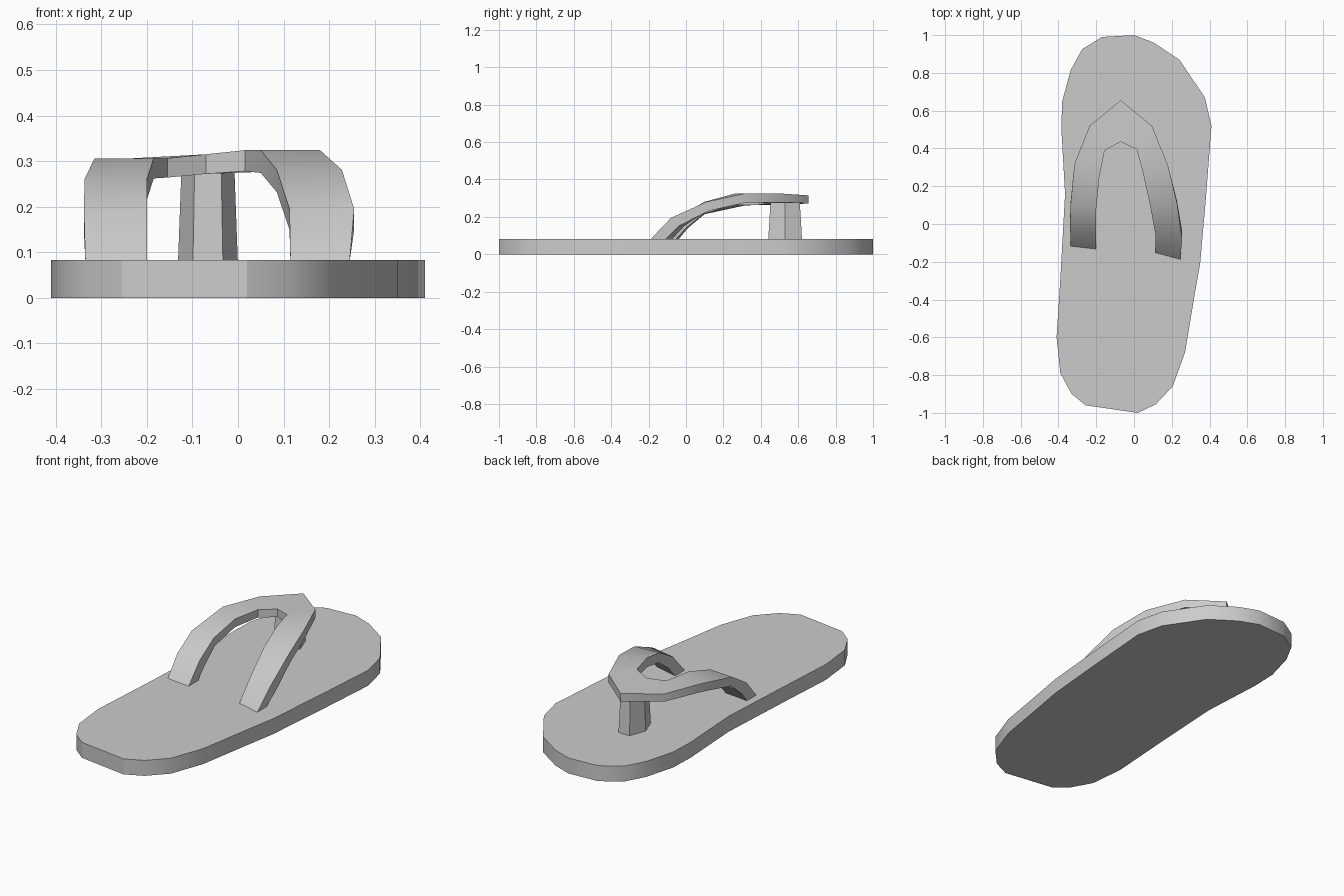
import bpy, bmesh, math


def finish(bm, name):
    bmesh.ops.recalc_face_normals(bm, faces=bm.faces[:])
    mesh = bpy.data.meshes.new(name)
    bm.to_mesh(mesh)
    bm.free()
    mesh.shade_smooth()
    mesh.set_sharp_from_angle(angle=math.radians(30))
    obj = bpy.data.objects.new(name, mesh)
    bpy.context.collection.objects.link(obj)
    return obj


def loft(name, rings):
    """Skin a list of equal-length closed rings and cap both ends."""
    bm = bmesh.new()
    rows = [[bm.verts.new(p) for p in ring] for ring in rings]
    for a, b in zip(rows, rows[1:]):
        n = len(a)
        for i in range(n):
            j = (i + 1) % n
            bm.faces.new((a[i], a[j], b[j], b[i]))
    bm.faces.new(rows[0])
    bm.faces.new(rows[-1])
    return finish(bm, name)


# Sole: foot-shaped outline with a flat thickness
outline = [
    (0, 1), (0.105, 0.96), (0.24, 0.87), (0.375, 0.67), (0.41, 0.52),
    (0.38, 0.13), (0.35, -0.21), (0.32, -0.38), (0.27, -0.68),
    (0.205, -0.86), (0.115, -0.955), (0.02, -1), (-0.255, -0.96),
    (-0.33, -0.9), (-0.39, -0.79), (-0.41, -0.6), (-0.39, -0.29),
    (-0.365, 0.16), (-0.385, 0.51), (-0.38, 0.65), (-0.335, 0.815),
    (-0.275, 0.925), (-0.17, 0.99)]
loft("sole", [[(x, y, z) for x, y in outline] for z in (0, 0.083)])

# Strap: outer x, y, inner x, y, top z, bottom z, forward shift of the underside
stations = [
    (-0.335, -0.12, -0.200, -0.135, 0.080, 0.080, 0.08),
    (-0.338, -0.03, -0.200, -0.04, 0.185, 0.140, 0.04),
    (-0.337, 0.09, -0.200, 0.08, 0.260, 0.215, 0.01),
    (-0.315, 0.32, -0.185, 0.24, 0.306, 0.262, 0),
    (-0.235, 0.52, -0.155, 0.39, 0.306, 0.264, 0),
    (-0.070, 0.655, -0.070, 0.435, 0.315, 0.272, 0),
    (0.095, 0.52, 0.015, 0.395, 0.324, 0.278, 0),
    (0.180, 0.31, 0.050, 0.26, 0.324, 0.274, 0),
    (0.228, 0.11, 0.085, 0.10, 0.281, 0.232, 0.01),
    (0.255, -0.08, 0.113, -0.05, 0.195, 0.150, 0.04),
    (0.245, -0.19, 0.115, -0.155, 0.080, 0.080, 0.08)]
loft("strap", [
    [(ox, oy, t), (ix, iy, t), (ix, iy + s, b), (ox, oy + s, b)]
    for ox, oy, ix, iy, t, b, s in stations])

# Toe post: slightly tapered six-sided peg under the strap's point
rings = []
for z, rx, ry in ((0.07, 0.066, 0.105), (0.285, 0.058, 0.09)):
    rings.append([(-0.066 + rx * math.cos(math.tau * i / 6),
                   0.53 + ry * math.sin(math.tau * i / 6), z)
                  for i in range(6)])
loft("toe_post", rings)
